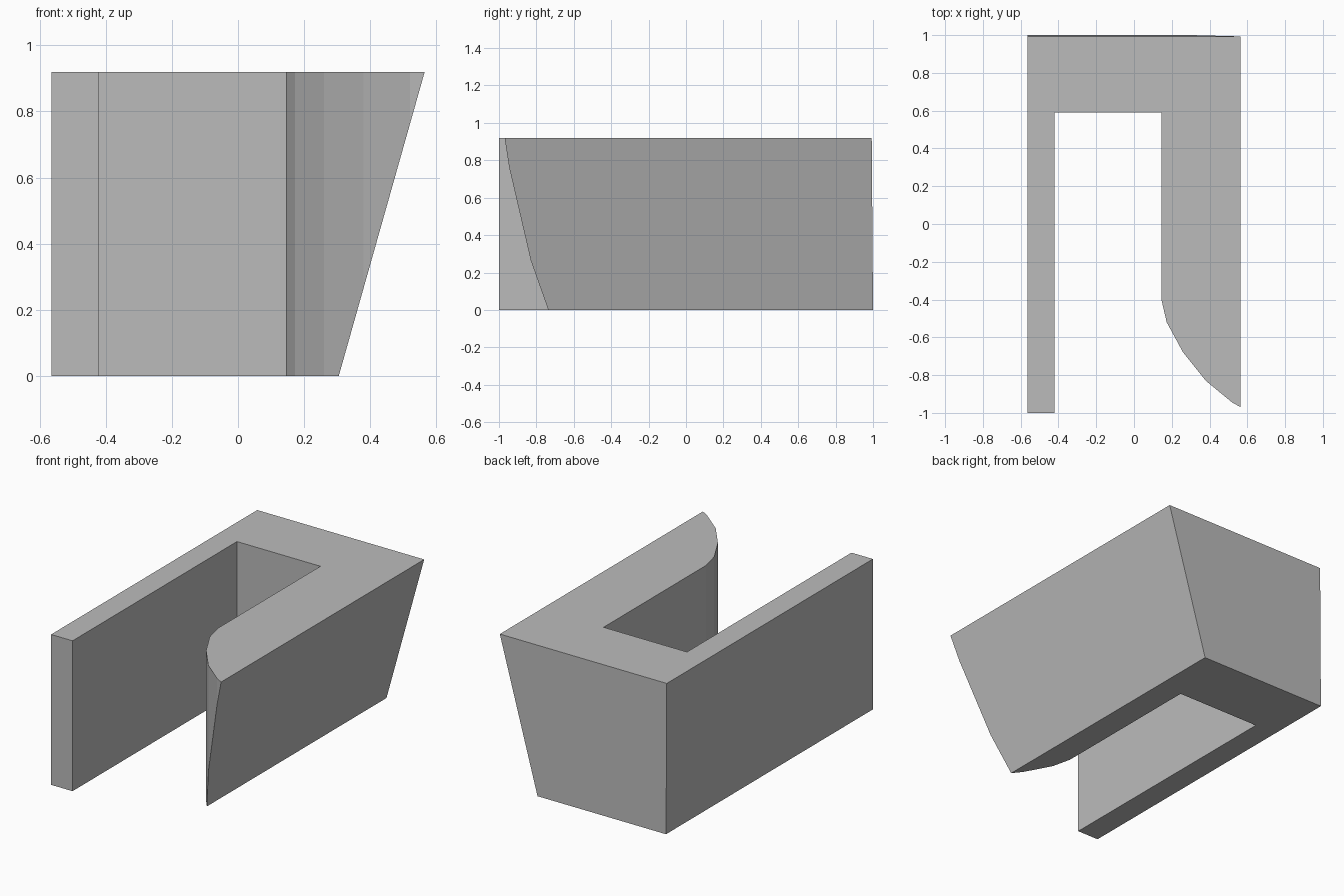
import bpy
import bmesh
from mathutils import Vector

if "Cube" in bpy.data.objects:
    bpy.data.objects.remove(bpy.data.objects["Cube"], do_unlink=True)

HEIGHT = 0.92

# Single grey material
grey = bpy.data.materials.new("plain_grey")
grey.use_nodes = True
colour = (0.5, 0.5, 0.5, 1)
grey.diffuse_color = colour
grey.node_tree.nodes["Principled BSDF"].inputs["Base Color"].default_value = colour

# Plan outline: thin left wall, solid back, thick wall with a rounded front
outline = [
    (-0.565, -1), (-0.42, -1), (-0.42, 0.59), (0.145, 0.59),
    (0.145, -0.4), (0.173, -0.52), (0.26, -0.68), (0.38, -0.83),
    (0.52, -0.945), (0.62, -1), (0.62, 1.05), (-0.565, 1.05),
]

bm = bmesh.new()
base = bm.faces.new([bm.verts.new((x, y, 0)) for x, y in outline])
extruded = bmesh.ops.extrude_face_region(bm, geom=[base])
top_verts = [v for v in extruded["geom"] if isinstance(v, bmesh.types.BMVert)]
bmesh.ops.translate(bm, verts=top_verts, vec=(0, 0, HEIGHT))


def slice_off(point, normal):
    """Trim everything on the normal side of a plane and cap the cut."""
    bmesh.ops.bisect_plane(
        bm, geom=bm.verts[:] + bm.edges[:] + bm.faces[:],
        plane_co=point, plane_no=normal, clear_outer=True)
    rim = [e for e in bm.edges if e.is_boundary]
    bmesh.ops.holes_fill(bm, edges=rim, sides=0)


# Sloping outer side, then the slightly leaning back
slice_off(Vector((0.565, 0, HEIGHT)), Vector((HEIGHT, 0, -0.26)).normalized())
slice_off(Vector((0, 1, 0)), Vector((0, HEIGHT, 0.007)).normalized())

bmesh.ops.recalc_face_normals(bm, faces=bm.faces[:])
mesh = bpy.data.meshes.new("bracket_block")
bm.to_mesh(mesh)
bm.free()
mesh.materials.append(grey)
block = bpy.data.objects.new("bracket_block", mesh)
bpy.context.collection.objects.link(block)
